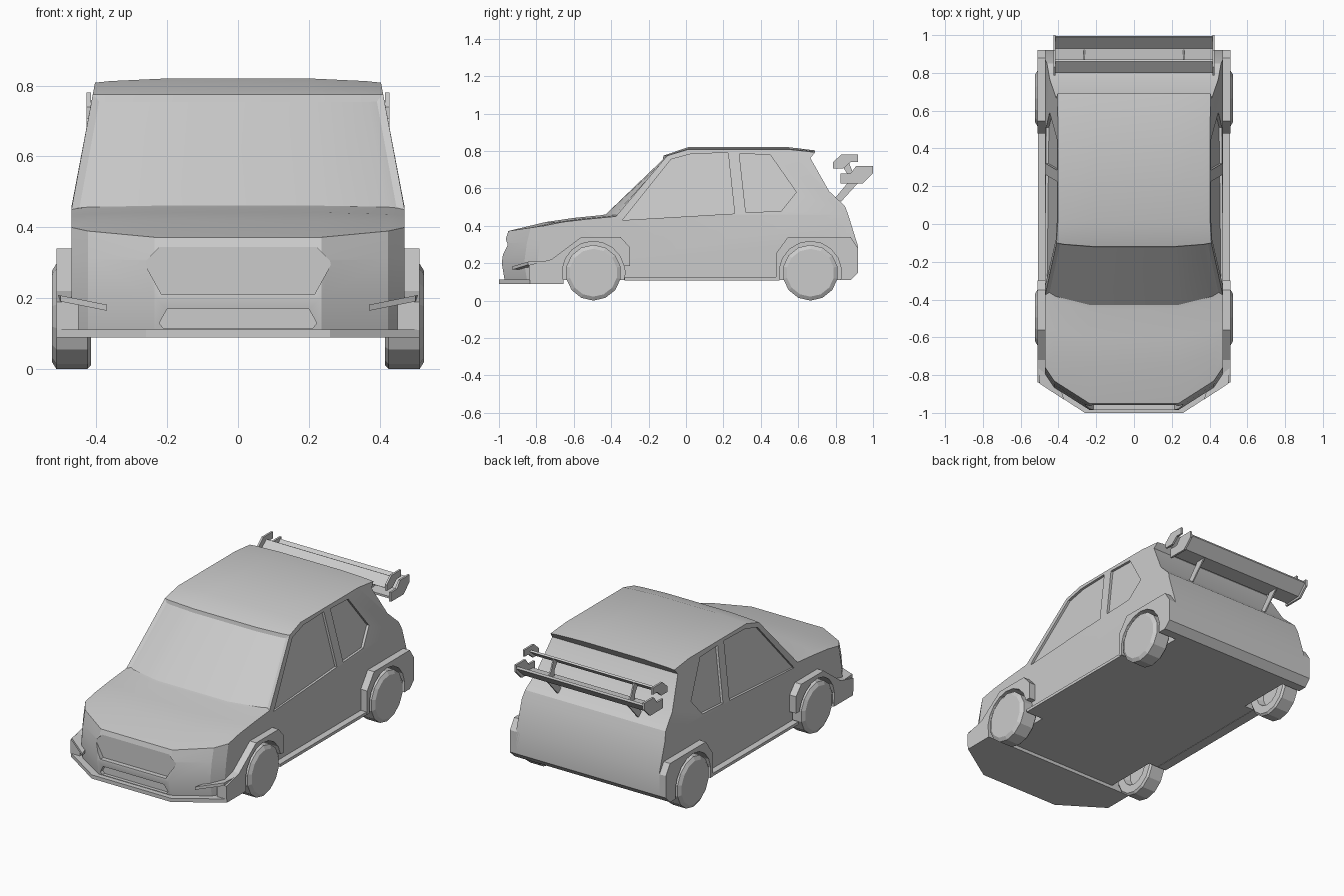
import bpy, bmesh
from math import sin, cos, pi, radians

if "Cube" in bpy.data.objects:
    bpy.data.objects.remove(bpy.data.objects["Cube"])

AXLES = (-0.495, 0.665)
BELT = 0.457


def half_width(z):
    return 0.47 - max(0, z - BELT) * 0.19


def finish(name, bm):
    bmesh.ops.recalc_face_normals(bm, faces=bm.faces)
    me = bpy.data.meshes.new(name)
    bm.to_mesh(me)
    bm.free()
    ob = bpy.data.objects.new(name, me)
    bpy.context.collection.objects.link(ob)
    return ob


def prism(name, pts, lo, hi, axis='x', mirror=False, warp=None):
    """Extrude a flat outline along an axis, optionally mirrored over x."""
    bm = bmesh.new()
    place = {'x': lambda p, h: (h, p[0], p[1]),
             'y': lambda p, h: (p[0], h, p[1]),
             'z': lambda p, h: (p[0], p[1], h)}[axis]
    for s in ((1, -1) if mirror else (1,)):
        rings = []
        for h in (lo, hi):
            ring = []
            for p in pts:
                x, y, z = place(p, h)
                if warp:
                    x, y, z = warp(x, y, z)
                ring.append(bm.verts.new((s * x, y, z)))
            rings.append(ring)
        a, b = rings
        bm.faces.new(a)
        bm.faces.new(b)
        for i in range(len(pts)):
            j = (i + 1) % len(pts)
            bm.faces.new((a[i], a[j], b[j], b[i]))
    return finish(name, bm)


def sym(pts):
    """Complete a half outline (x >= 0) with its mirror image."""
    return pts + [(-x, v) for x, v in reversed(pts)]


def arc(cy, r, a0, a1, n):
    return [(cy + r * cos(radians(a0 + (a1 - a0) * i / n)),
             0.15 + r * sin(radians(a0 + (a1 - a0) * i / n))) for i in range(n + 1)]


# Body shell: centre profile (y, z) and how far the outer edge shifts (dy, dz)
profile = [(-0.97, 0.11, .19, 0), (-0.985, 0.20, .19, 0), (-0.97, 0.31, .19, 0),
           (-0.95, 0.372, .19, .028), (-0.75, 0.42, .09, 0), (-0.60, 0.442, .06, -.008),
           (-0.45, BELT, .075, -.007), (-0.12, 0.775, .02, 0), (0.01, 0.82, 0, -.012),
           (0.55, 0.82, 0, -.012), (0.69, 0.803, 0, -.01), (0.665, 0.762, 0, 0),
           (0.765, 0.585, 0, 0), (0.85, 0.505, 0, 0), (0.868, BELT, 0, 0),
           (0.92, 0.29, 0, 0), (0.92, 0.15, 0, 0), (0.88, 0.11, 0, 0)]
columns = [(-1, 1), (-.9, .63), (-.5, 0), (.5, 0), (.9, .63), (1, 1)]
bm = bmesh.new()
grid = [[bm.verts.new((f * half_width(z + k * dz), y + k * dy, z + k * dz))
         for y, z, dy, dz in profile] for f, k in columns]
n = len(profile)
windscreen = []
for a, b in zip(grid, grid[1:]):
    for i in range(n):
        j = (i + 1) % n
        face = bm.faces.new((a[i], a[j], b[j], b[i]))
        if i == 6:
            windscreen.append(face)
for col in (grid[0], grid[-1]):
    bm.faces.new(col[:7] + col[14:])
    bm.faces.new(col[6:15])
bmesh.ops.recalc_face_normals(bm, faces=bm.faces)
bmesh.ops.inset_region(bm, faces=windscreen, thickness=0.018, depth=-0.012, use_even_offset=True)
body = finish("body", bm)

# Cutters: wheel wells, side windows, grille and lower intake
cutters = [prism("wheel_well_cutter", arc(y, 0.17, 0, 337.5, 15), 0.39, 0.6, mirror=True)
           for y in AXLES]
front_window = [(-0.34, 0.43), (-0.08, 0.755), (0.03, 0.785), (0.225, 0.79), (0.26, 0.465)]
rear_window = [(0.285, 0.785), (0.45, 0.78), (0.59, 0.58), (0.51, 0.48), (0.32, 0.47)]
for outline in (front_window, rear_window):
    cutters.append(prism("window_cutter", outline, 0.455, 0.56, mirror=True,
                         warp=lambda x, y, z: (x - (z - BELT) * 0.19, y, z)))
cutters.append(prism("grille_cutter", sym([(0.22, 0.345), (0.265, 0.30), (0.215, 0.21)]),
                     -1.1, -0.955, 'y'))
cutters.append(prism("intake_cutter", sym([(0.20, 0.17), (0.222, 0.13), (0.21, 0.115)]),
                     -1.1, -0.95, 'y'))
bpy.context.view_layer.objects.active = body
for c in cutters:
    c.hide_render = True
    m = body.modifiers.new("cut", 'BOOLEAN')
    m.operation, m.object, m.solver = 'DIFFERENCE', c, 'EXACT'
    bpy.ops.object.modifier_apply(modifier=m.name)
for c in cutters:
    bpy.data.objects.remove(c)
body.select_set(True)
bpy.ops.object.shade_smooth_by_angle(angle=radians(20))

# Wheel arch flares
yf, yr = AXLES
prism("front_flare", [(-0.84, 0.11), (-0.84, 0.19), (-0.72, 0.22), (-0.56, 0.34), (-0.35, 0.34),
                      (-0.30, 0.285), (-0.30, 0.185)] + arc(yf, 0.167, 12, 194, 9),
      0.45, 0.512, mirror=True)
prism("rear_flare", [(0.92, 0.15), (0.92, 0.28), (0.88, 0.34), (0.545, 0.34), (0.48, 0.25),
                     (0.48, 0.11)] + arc(yr, 0.167, 194, -14, 10) + [(0.88, 0.11)],
      0.45, 0.512, mirror=True)

# Side skirts, front splitter and corner blades
prism("side_skirt", [(-0.33, 0.108), (-0.33, 0.125), (0.50, 0.125), (0.50, 0.108)],
      0.45, 0.508, mirror=True)
prism("splitter", sym([(0.26, -1.0), (0.512, -0.835), (0.512, -0.655), (0.40, -0.655)]),
      0.09, 0.112, 'z')
prism("corner_blade", [(0.37, -0.93), (0.50, -0.845), (0.512, -0.70), (0.45, -0.72), (0.40, -0.83)],
      0.165, 0.182, 'z', mirror=True, warp=lambda x, y, z: (x, y, z + (x - 0.37) * 0.2))

# Wheels: fourteen-sided lathe with chamfered tyre and dished inner side
section = [(0.525, 0.128), (0.512, 0.149), (0.425, 0.149), (0.415, 0.138),
           (0.415, 0.09), (0.455, 0.08)]
N = 14
for label, cy in zip(("front_wheels", "rear_wheels"), AXLES):
    bm = bmesh.new()
    for s in (1, -1):
        rings = [[bm.verts.new((s * x, cy + r * sin(2 * pi * i / N), 0.149 - r * cos(2 * pi * i / N)))
                  for i in range(N)] for x, r in section]
        for a, b in zip(rings, rings[1:]):
            for i in range(N):
                bm.faces.new((a[i], a[(i + 1) % N], b[(i + 1) % N], b[i]))
        bm.faces.new(rings[0])
        bm.faces.new(rings[-1])
    finish(label, bm)

# Rear wing: two blades, end plates and struts
prism("upper_blade", [(0.80, 0.712), (0.86, 0.758), (0.872, 0.752), (0.812, 0.704)], -0.42, 0.42)
prism("lower_blade", [(0.84, 0.645), (0.93, 0.652), (0.99, 0.71), (0.995, 0.698),
                      (0.935, 0.638), (0.84, 0.633)], -0.42, 0.42)
prism("upper_end_plate", [(0.785, 0.705), (0.785, 0.74), (0.83, 0.78), (0.92, 0.78), (0.92, 0.74),
                          (0.88, 0.74), (0.84, 0.705)], 0.415, 0.427, mirror=True)
prism("lower_end_plate", [(0.825, 0.625), (0.825, 0.68), (0.88, 0.68), (0.91, 0.72), (1.0, 0.72),
                          (1.0, 0.68), (0.945, 0.625)], 0.415, 0.427, mirror=True)
prism("wing_strut", [(0.79, 0.54), (0.83, 0.53), (0.93, 0.64), (0.89, 0.69), (0.865, 0.755),
                     (0.83, 0.73), (0.86, 0.68), (0.865, 0.63)], 0.26, 0.268, mirror=True)
